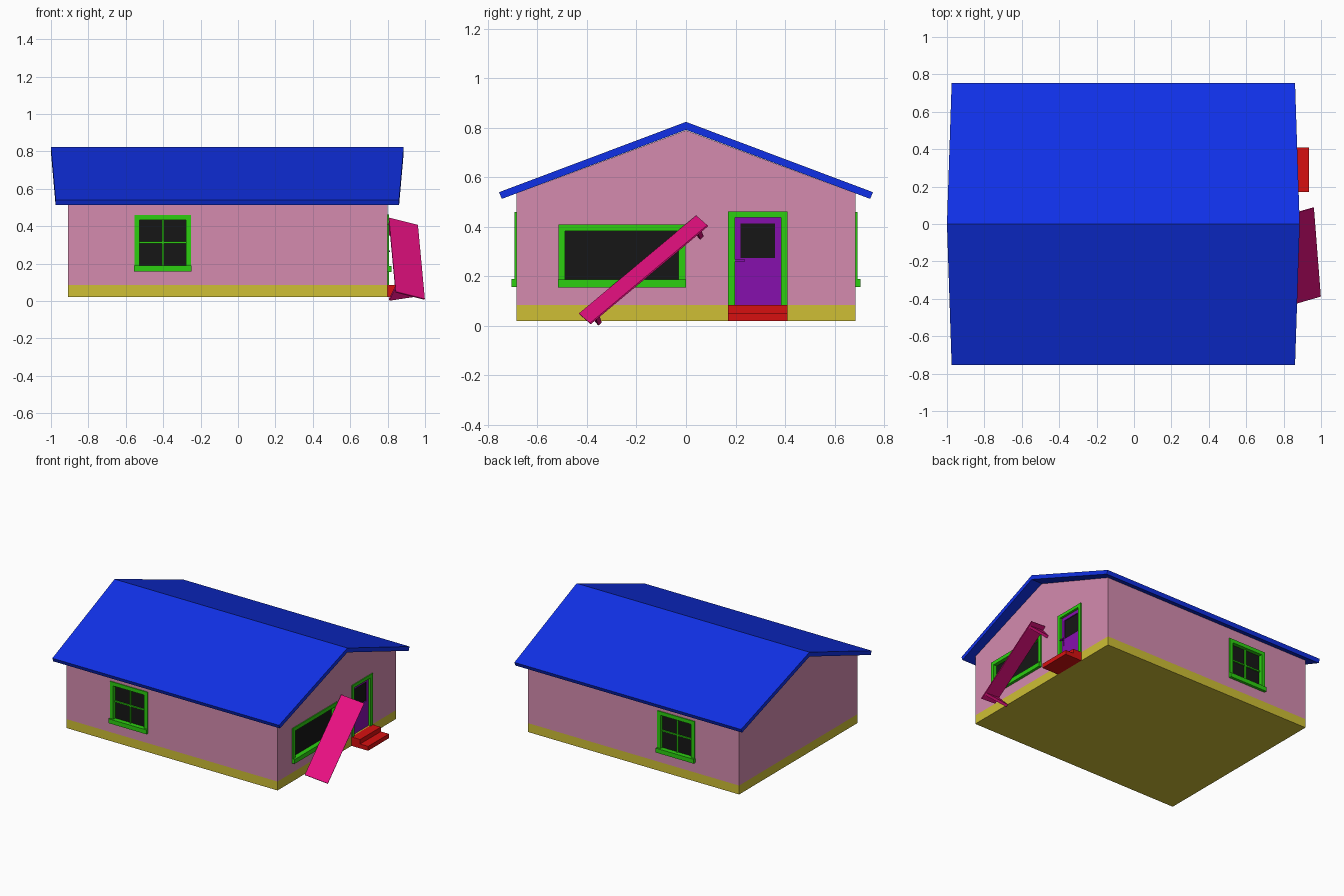
import bpy, bmesh
from mathutils import Vector

if "Cube" in bpy.data.objects:
    bpy.data.objects.remove(bpy.data.objects["Cube"])

COLOURS = {
    "blue": (0.005, 0.03, 0.80), "pink": (0.66, 0.26, 0.43), "yellow": (0.62, 0.52, 0.035),
    "green": (0.025, 0.62, 0.005), "black": (0.008, 0.008, 0.008), "purple": (0.24, 0.005, 0.42),
    "red": (0.68, 0.005, 0.005), "magenta": (0.80, 0.005, 0.22), "grey": (0.15, 0.13, 0.2)}
MATS = {}
for n, c in COLOURS.items():
    MATS[n] = bpy.data.materials.new(n)
    MATS[n].diffuse_color = (*c, 1)


def finish(name, bm, mat):
    bmesh.ops.recalc_face_normals(bm, faces=bm.faces)
    me = bpy.data.meshes.new(name)
    bm.to_mesh(me)
    bm.free()
    ob = bpy.data.objects.new(name, me)
    bpy.context.collection.objects.link(ob)
    if mat:
        me.materials.append(MATS[mat])
    return ob


def loft(bm, a, b):
    """Closed solid between two matching outlines."""
    va, vb = [bm.verts.new(p) for p in a], [bm.verts.new(p) for p in b]
    bm.faces.new(va)
    bm.faces.new(vb)
    for i in range(len(va)):
        j = (i + 1) % len(va)
        bm.faces.new((va[i], va[j], vb[j], vb[i]))


def prism(name, a, b, mat):
    bm = bmesh.new()
    loft(bm, a, b)
    return finish(name, bm, mat)


def boxes(name, items, mat, place=lambda u, d, z: (u, d, z)):
    """Boxes (u0, u1, d0, d1, z0, z1), mapped onto a wall by place."""
    bm = bmesh.new()
    for u0, u1, d0, d1, z0, z1 in items:
        loop = [(u0, d0), (u1, d0), (u1, d1), (u0, d1)]
        loft(bm, [place(u, d, z0) for u, d in loop], [place(u, d, z1) for u, d in loop])
    return finish(name, bm, mat)


X0, X1, Y = -0.91, 0.80, 0.685
FRONT = lambda u, d, z: (u, -Y - d, z)
BACK = lambda u, d, z: (u, Y + d, z)
RIGHT = lambda u, d, z: (X1 + d, u, z)

# house body
boxes("foundation", [(X0, X1, -Y, Y, 0.02, 0.085)], "yellow")
gable = [(-Y, 0.085), (Y, 0.085), (Y, 0.535), (0, 0.79), (-Y, 0.535)]
walls = prism("walls", [(X0, y, z) for y, z in gable], [(X1, y, z) for y, z in gable], "pink")

# roof, its gable ends leaning outwards to the ridge
section = [(-0.755, 0.54), (0, 0.824), (0.755, 0.54), (0.744, 0.513), (0, 0.792), (-0.744, 0.513)]
slant = lambda y: 0.943 - 0.025 * abs(y) / 0.755
prism("roof", [(-0.057 - slant(y), y, z) for y, z in section],
      [(-0.057 + slant(y), y, z) for y, z in section], "blue")


def recess(u0, u1, z0, z1, place):
    cut = boxes("opening_cutter", [(u0, u1, -0.03, 0.05, z0, z1)], None, place)
    cut.hide_render = True
    cut.hide_viewport = True
    mod = walls.modifiers.new("opening", "BOOLEAN")
    mod.object, mod.operation, mod.solver = cut, "DIFFERENCE", "EXACT"


def window(name, u0, u1, z0, z1, place, cross=False):
    """Recessed glass with frame, sill and optional glazing bars."""
    f, out = 0.027, 0.007
    recess(u0 + 0.005, u1 - 0.005, z0 + 0.005, z1 - 0.005, place)
    bars = [(u0, u0 + f, -0.03, out, z0, z1), (u1 - f, u1, -0.03, out, z0, z1),
            (u0 + f, u1 - f, -0.03, out, z1 - f, z1), (u0 + f, u1 - f, -0.03, out, z0, z0 + f)]
    if cross:
        uc, zc = (u0 + u1) / 2, (z0 + z1) / 2 + 0.003
        bars += [(uc - 0.005, uc + 0.005, -0.028, -0.01, z0 + f, z1 - f),
                 (u0 + f, u1 - f, -0.028, -0.01, zc - 0.005, zc + 0.005)]
    boxes(name + "_frame", bars, "green", place)
    boxes(name + "_sill", [(u0 - 0.002, u1 + 0.002, 0, 0.02, z0 - 0.002, z0 + 0.03)], "green", place)
    boxes(name + "_glass", [(u0 + f, u1 - f, -0.03, -0.02, z0 + f, z1 - f)], "black", place)


window("front_window", -0.553, -0.25, 0.16, 0.46, FRONT, True)
window("back_window", -0.553, -0.25, 0.16, 0.46, BACK, True)
window("wide_window", -0.515, -0.003, 0.157, 0.41, RIGHT)

# door with frame, pane and handle
recess(0.175, 0.405, 0.085, 0.455, RIGHT)
boxes("door_frame", [(0.17, 0.197, -0.03, 0.007, 0.085, 0.462), (0.383, 0.41, -0.03, 0.007, 0.085, 0.462),
                     (0.197, 0.383, -0.03, 0.007, 0.438, 0.462)], "green", RIGHT)
boxes("door", [(0.197, 0.22, -0.03, -0.01, 0.085, 0.438), (0.36, 0.383, -0.03, -0.01, 0.085, 0.438),
               (0.22, 0.36, -0.03, -0.01, 0.085, 0.275), (0.22, 0.36, -0.03, -0.01, 0.413, 0.438)],
      "purple", RIGHT)
boxes("door_pane", [(0.22, 0.36, -0.03, -0.016, 0.275, 0.413)], "black", RIGHT)
boxes("door_handle", [(0.197, 0.238, 0.004, 0.012, 0.261, 0.269), (0.212, 0.22, -0.01, 0.004, 0.261, 0.269),
                      (0.214, 0.218, -0.01, -0.007, 0.222, 0.255)], "purple", RIGHT)

# two doorsteps
boxes("doorsteps", [(0.17, 0.41, 0, 0.135, 0.02, 0.052), (0.17, 0.41, 0, 0.07, 0.052, 0.085)], "red", RIGHT)

# fallen canopy leaning on the wall, with two triangular brackets below
A = Vector((0.807, 0.041, 0.446))
L = Vector((0.037, -0.474, -0.396))
W = Vector((0.155, 0.045, -0.039))
N = W.cross(L).normalized()
panel = [A, A + W, A + W + L, A + L]
prism("canopy_panel", panel, [p + N * 0.006 for p in panel], "magenta")
bm = bmesh.new()
for t in (0.05, 0.92):
    tri = [A + L * t + N * 0.006, A + L * t + N * 0.094, A + L * t + W * 0.95 + N * 0.006]
    loft(bm, tri, [p + L * 0.03 for p in tri])
finish("canopy_brackets", bm, "magenta")

for m in bpy.data.materials:
    if m.users and not m.is_grease_pencil:
        m.use_nodes = True
        m.node_tree.nodes["Principled BSDF"].inputs["Base Color"].default_value = m.diffuse_color
